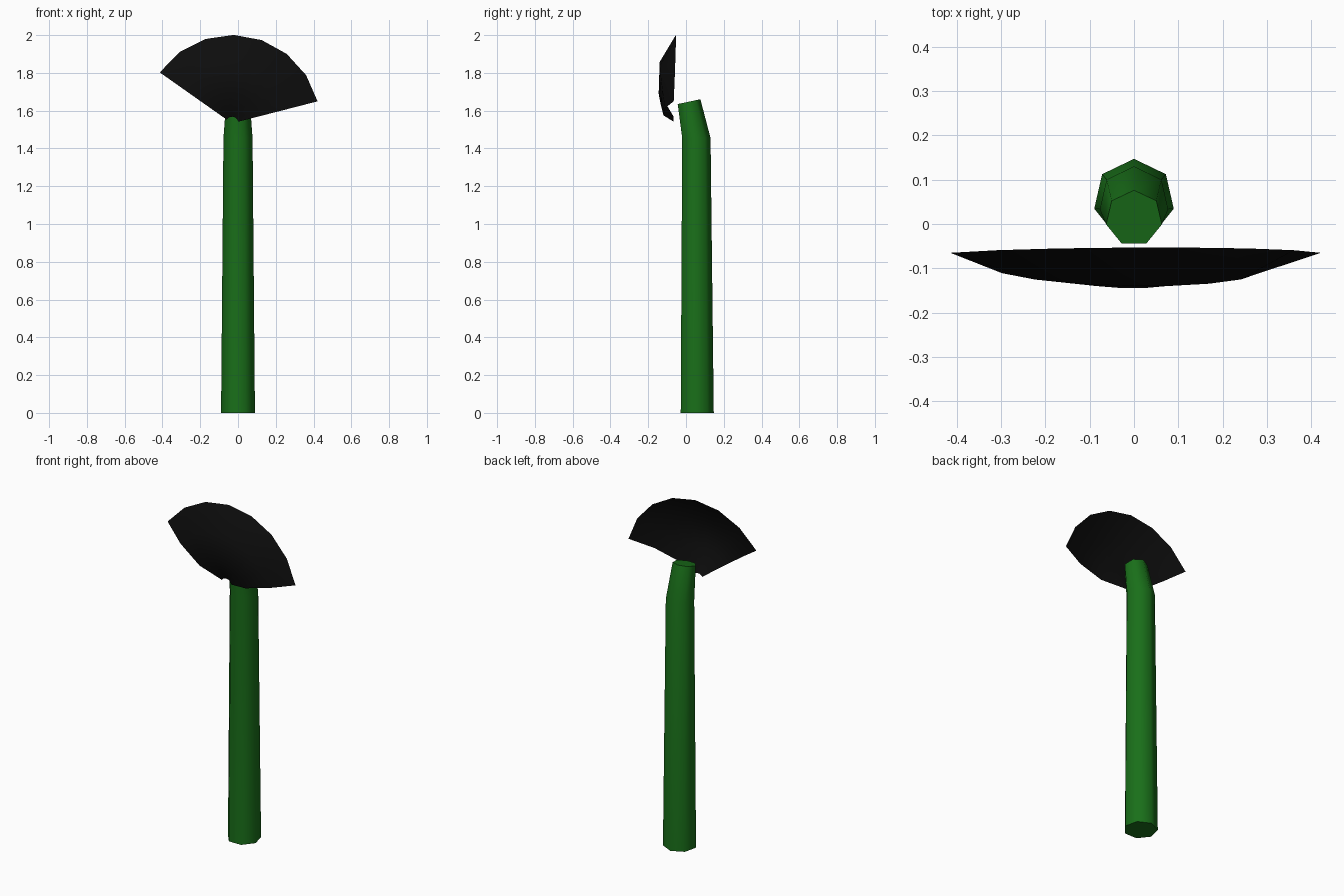
import bpy, bmesh, math

if "Cube" in bpy.data.objects:
    bpy.data.objects.remove(bpy.data.objects["Cube"])


def make_object(name, bm, colour, angle):
    mesh = bpy.data.meshes.new(name)
    bm.to_mesh(mesh)
    bm.free()
    obj = bpy.data.objects.new(name, mesh)
    bpy.context.collection.objects.link(obj)
    mat = bpy.data.materials.new(name + "_colour")
    mat.diffuse_color = colour
    mat.use_nodes = True
    mat.node_tree.nodes["Principled BSDF"].inputs["Base Color"].default_value = mat.diffuse_color
    mesh.materials.append(mat)
    bpy.context.view_layer.objects.active = obj
    obj.select_set(True)
    bpy.ops.object.shade_smooth_by_angle(angle=math.radians(angle))
    obj.select_set(False)
    return obj


# Stem: tapering seven-sided tube that leans forward at the top
# each ring: centre y, centre z, radius, tilt in degrees
SIDES = 7
rings = [(0.055, 0.0, 0.092, 0), (0.051, 1.455, 0.079, 0), (0.013, 1.647, 0.0645, 12)]
bm = bmesh.new()
loops = []
for cy, cz, rad, tilt in rings:
    t = math.radians(tilt)
    loop = []
    for i in range(SIDES):
        a = math.pi / 2 + 2 * math.pi * i / SIDES
        d = rad * math.sin(a)
        loop.append(bm.verts.new((rad * math.cos(a), cy + d * math.cos(t), cz + d * math.sin(t))))
    loops.append(loop)
for low, high in zip(loops, loops[1:]):
    for i in range(SIDES):
        j = (i + 1) % SIDES
        bm.faces.new((low[i], low[j], high[j], high[i]))
bm.faces.new(loops[0][::-1])
bm.faces.new(loops[-1])
make_object("stem", bm, (0.01, 0.16, 0.01, 1), 60)

# Fan head: thin bowed sector with a small notch at its root
# each ring: radius, y at the side edges, extra y at the middle spoke
CX, CZ = -0.032, 1.533
START, END, SEGMENTS = 14.4, 144.8, 7
profile = [(0.035, -0.065, 0.0), (0.167, -0.119, -0.026),
           (0.325, -0.111, -0.029), (0.468, -0.065, 0.012)]
bm = bmesh.new()
spokes = []
for i in range(SEGMENTS + 1):
    a = math.radians(START + (END - START) * i / SEGMENTS)
    s = 2 * i / SEGMENTS - 1
    spokes.append([bm.verts.new((CX + r * math.cos(a), y + bow * (1 - s * s), CZ + r * math.sin(a)))
                   for r, y, bow in profile])
for left, right in zip(spokes, spokes[1:]):
    for j in range(len(profile) - 1):
        bm.faces.new((left[j], left[j + 1], right[j + 1], right[j]))
make_object("fan_head", bm, (0.004, 0.004, 0.004, 1), 60)
